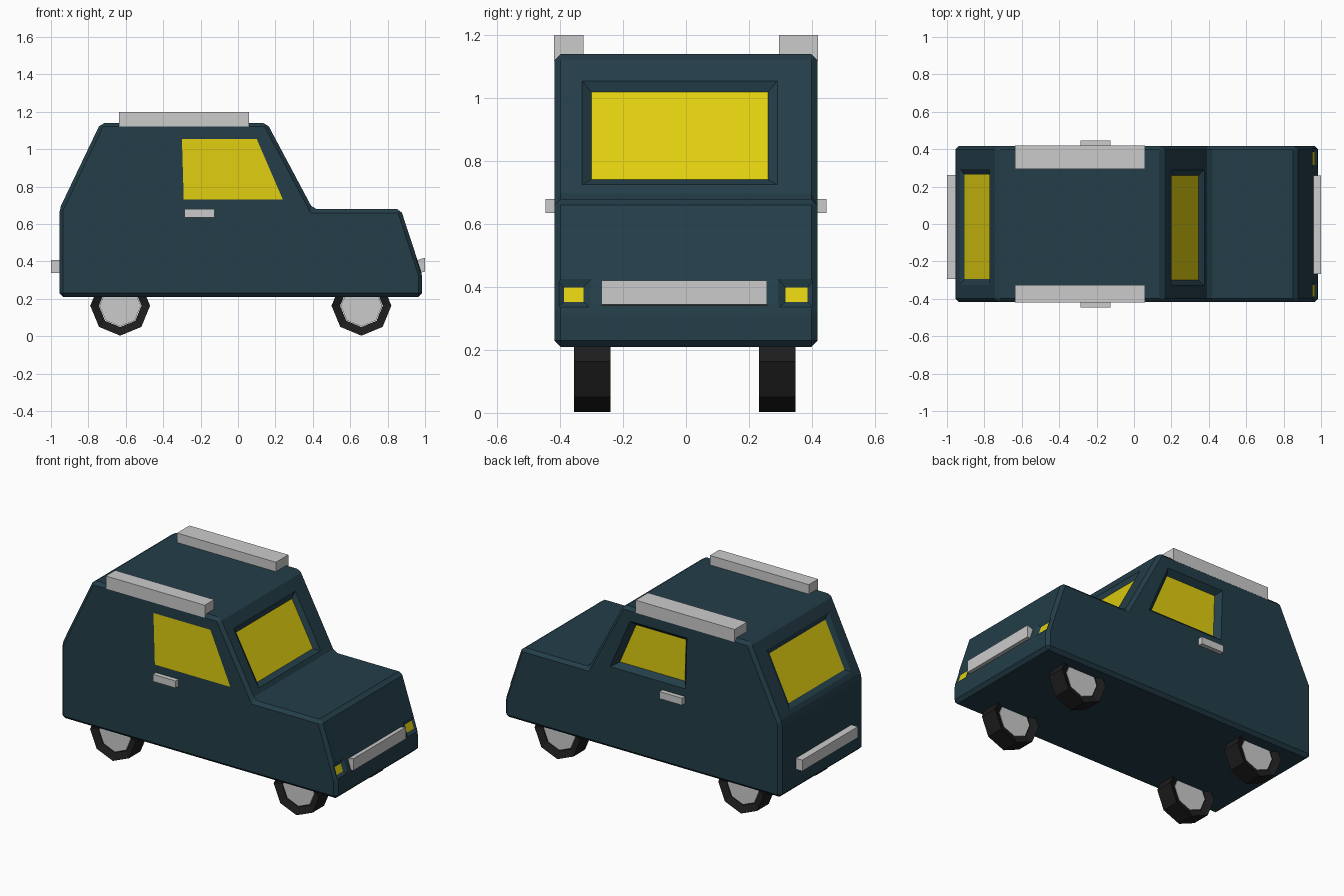
import bpy, bmesh, math
from mathutils import Vector, Matrix

if "Cube" in bpy.data.objects:
    bpy.data.objects.remove(bpy.data.objects["Cube"])


def material(name, rgb):
    m = bpy.data.materials.new(name)
    m.diffuse_color = (*rgb, 1)
    m.use_nodes = True
    m.node_tree.nodes["Principled BSDF"].inputs["Base Color"].default_value = m.diffuse_color
    return m


PAINT = material("dark_teal_paint", (0.017, 0.048, 0.066))
GLASS = material("yellow_glass", (0.75, 0.62, 0.005))
RUBBER = material("black_rubber", (0.012, 0.012, 0.012))


def finish(name, bm, mat=None):
    mesh = bpy.data.meshes.new(name)
    bm.to_mesh(mesh)
    bm.free()
    if mat:
        mesh.materials.append(mat)
    ob = bpy.data.objects.new(name, mesh)
    bpy.context.collection.objects.link(ob)
    return ob


def prism(name, profile, y0, y1, mat=None):
    """Extrude an x-z profile from y0 to y1."""
    bm = bmesh.new()
    f = bm.faces.new([bm.verts.new((x, y0, z)) for x, z in profile])
    new = bmesh.ops.extrude_face_region(bm, geom=[f])["geom"]
    verts = [v for v in new if isinstance(v, bmesh.types.BMVert)]
    bmesh.ops.translate(bm, verts=verts, vec=(0, y1 - y0, 0))
    bmesh.ops.recalc_face_normals(bm, faces=bm.faces)
    return finish(name, bm, mat)


def box(name, x0, x1, y0, y1, z0, z1):
    return prism(name, [(x0, z0), (x1, z0), (x1, z1), (x0, z1)], y0, y1)


def pane(name, corners, out, lift=0.002):
    c = [Vector(p) for p in corners]
    n = (c[1] - c[0]).cross(c[2] - c[0]).normalized()
    if n.dot(Vector(out)) < 0:
        n = -n
        c.reverse()
    bm = bmesh.new()
    bm.faces.new([bm.verts.new(p + n * lift) for p in c])
    finish(name, bm, GLASS)
    return n


recesses = bmesh.new()


def recessed_pane(name, corners, out, inset, depth):
    """Pane sunk behind a sloping frame; the frame hole goes into the cutter."""
    c = [Vector(p) for p in corners]
    n = (c[1] - c[0]).cross(c[2] - c[0]).normalized()
    n = n if n.dot(Vector(out)) > 0 else -n
    inner = []
    for i, p in enumerate(c):
        a = (c[i - 1] - p).normalized()
        b = (c[(i + 1) % 4] - p).normalized()
        inner.append(p + (a + b) * inset / math.sin(a.angle(b)) - n * depth)
    outer = [p + (p - q) * 0.5 for p, q in zip(c, inner)]
    verts = [recesses.verts.new(p) for p in inner + outer]
    bmesh.ops.convex_hull(recesses, input=verts)
    pane(name, inner, out)


# Body shell
body = prism("body", [(-0.955, 0.21), (-0.955, 0.68), (-0.735, 1.14), (0.155, 1.14),
                      (0.40, 0.68), (0.87, 0.68), (0.985, 0.33), (0.985, 0.21)],
             -0.418, 0.418, PAINT)
bev = body.modifiers.new("edge_bevel", "BEVEL")
bev.width, bev.segments = 0.02, 1
bev.limit_method, bev.angle_limit = "ANGLE", math.radians(15)


# Slanted windows and headlights lie on these body slopes
def on_slope(a, b, y0, y1, z0, z1):
    def at(z):
        return a[0] + (b[0] - a[0]) * (z - a[1]) / (b[1] - a[1])
    return [(at(z0), y0, z0), (at(z0), y1, z0), (at(z1), y1, z1), (at(z1), y0, z1)]


recessed_pane("windshield", on_slope((0.40, 0.68), (0.155, 1.14), -0.33, 0.29, 0.725, 1.055),
              (1, 0, 0), 0.03, 0.022)
recessed_pane("rear_window", on_slope((-0.955, 0.68), (-0.735, 1.14), -0.325, 0.295, 0.725, 1.06),
              (-1, 0, 0), 0.03, 0.018)
for side, y0, y1 in (("left", 0.292, 0.41), ("right", -0.412, -0.302)):
    recessed_pane("headlight_" + side,
                  on_slope((0.985, 0.33), (0.87, 0.68), y0, y1, 0.333, 0.425),
                  (1, 0, 0), 0.024, 0.014)

# Side windows: flush on the near side, recessed on the far side
outline = [(-0.29, 0.73), (0.24, 0.73), (0.10, 1.055), (-0.30, 1.055)]
pane("side_window_right", [(x, -0.418, z) for x, z in outline], (0, -1, 0))
recessed_pane("side_window_left", [(x, 0.418, z) for x, z in outline], (0, 1, 0), 0.03, 0.035)

# Cutter for all the recesses
bmesh.ops.recalc_face_normals(recesses, faces=recesses.faces)
cutter = finish("recess_cutter", recesses, PAINT)
cutter.hide_render = True
cutter.hide_set(True)
cut = body.modifiers.new("recesses", "BOOLEAN")
cut.operation, cut.solver, cut.object = "DIFFERENCE", "EXACT", cutter

# Roof rails
box("roof_rail_left", -0.635, 0.06, 0.295, 0.419, 1.12, 1.2)
box("roof_rail_right", -0.635, 0.06, -0.419, -0.325, 1.12, 1.2)

# Door handles
box("door_handle_left", -0.285, -0.125, 0.40, 0.446, 0.635, 0.68)
box("door_handle_right", -0.285, -0.125, -0.447, -0.40, 0.635, 0.68)

# Bumpers
prism("front_bumper", [(0.96, 0.338), (1.0, 0.345), (1.0, 0.42), (0.945, 0.403)], -0.268, 0.258)
box("rear_bumper", -1.0, -0.94, -0.295, 0.262, 0.338, 0.408)


# Wheels: eight-sided tyres with sunken hubs on both sides
def cylinder(radius, width):
    bm = bmesh.new()
    bmesh.ops.create_cone(bm, cap_ends=True, cap_tris=False, segments=8,
                          radius1=radius, radius2=radius, depth=width)
    return bm


def place(bm, x, y):
    bmesh.ops.transform(bm, verts=bm.verts, matrix=Matrix.Translation((x, y, 0.163))
                        @ Matrix.Rotation(math.pi / 2, 4, "X"))


for end, x in (("front", 0.66), ("rear", -0.63)):
    for side, y in (("left", 0.29), ("right", -0.298)):
        tyre = cylinder(0.16, 0.116)
        caps = [f for f in tyre.faces if len(f.verts) == 8]
        bmesh.ops.inset_individual(tyre, faces=caps, thickness=0.046, depth=-0.02)
        bmesh.ops.delete(tyre, geom=[f for f in tyre.faces if len(f.verts) == 8], context="FACES")
        place(tyre, x, y)
        finish(f"{end}_{side}_tyre", tyre, RUBBER)
        hub = cylinder(0.111, 0.076)
        place(hub, x, y)
        finish(f"{end}_{side}_hub", hub)
